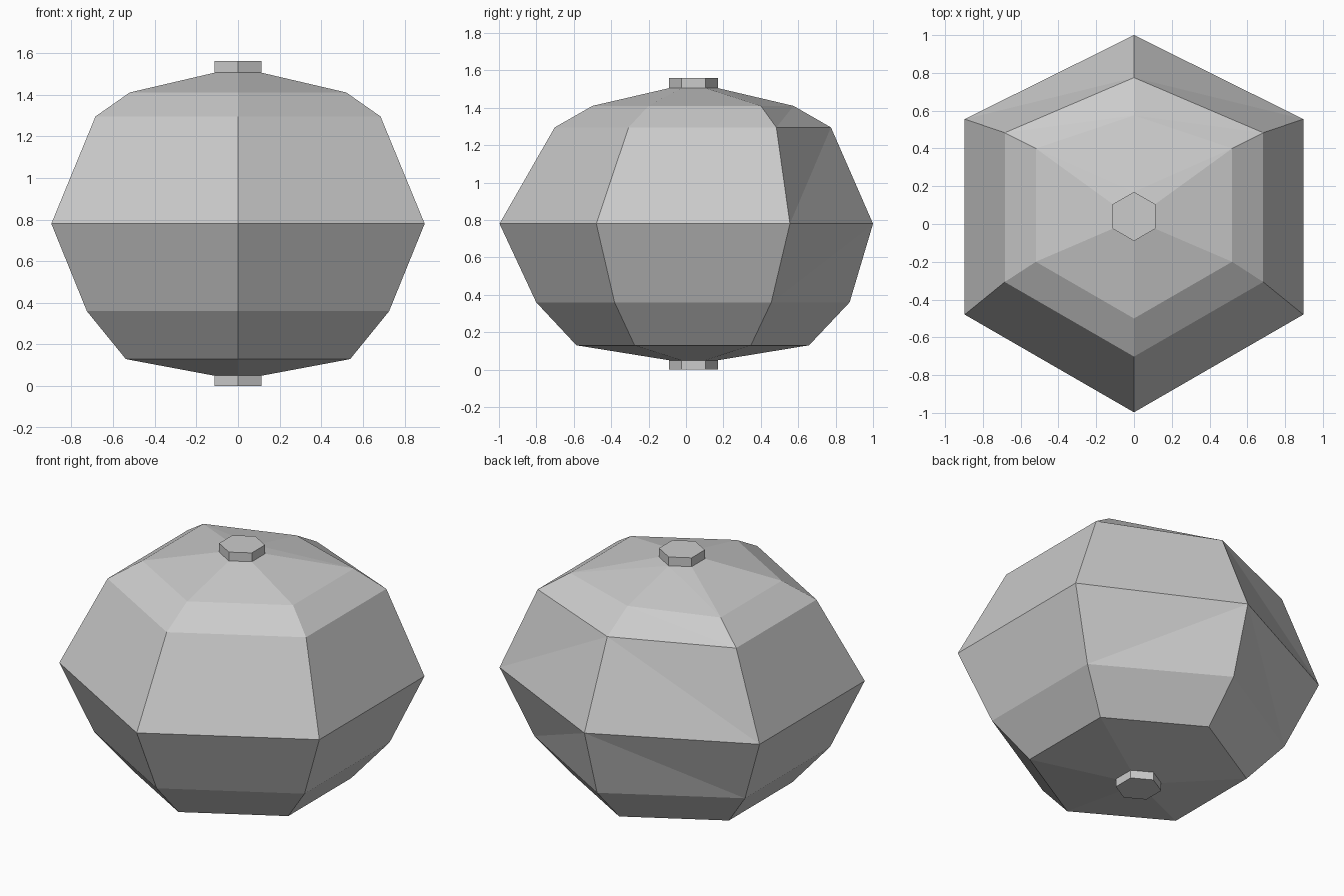
import bpy
import bmesh
from math import radians, sin, cos

old = bpy.data.objects.get("Cube")
if old:
    bpy.data.objects.remove(old, do_unlink=True)

grey = bpy.data.materials.new("plain grey")
grey.use_nodes = True
colour = (0.6, 0.6, 0.6, 1)
grey.diffuse_color = colour
grey.node_tree.nodes["Principled BSDF"].inputs["Base Color"].default_value = colour


def hex_ring(bm, z, radius, centre_y, dent=0):
    """Six corners with points at front and back; dent pulls the back point in."""
    ring = []
    for i in range(6):
        a = radians(90 + 60 * i)
        y = centre_y + radius * sin(a) - (dent if i == 0 else 0)
        ring.append(bm.verts.new((radius * cos(a), y, z)))
    return ring


def loft(name, sections):
    """Flat-faced hexagonal solid through the sections, from bottom to top."""
    bm = bmesh.new()
    rings = [hex_ring(bm, *s) for s in sections]
    bm.faces.new(rings[0])
    bm.faces.new(rings[-1])
    for low, high in zip(rings, rings[1:]):
        for i in range(6):
            j = (i + 1) % 6
            if i in (0, 5):
                # The dented back panels fold along a diagonal
                side = 1 if i == 0 else 5
                bm.faces.new((low[0], low[side], high[0]))
                bm.faces.new((low[side], high[side], high[0]))
            else:
                bm.faces.new((low[i], low[j], high[j], high[i]))
    # Lower back panels fold the other way, from the widest corners downwards
    bm.normal_update()
    bmesh.ops.recalc_face_normals(bm, faces=bm.faces)
    mesh = bpy.data.meshes.new(name)
    bm.to_mesh(mesh)
    bm.free()
    mesh.materials.append(grey)
    obj = bpy.data.objects.new(name, mesh)
    bpy.context.collection.objects.link(obj)
    return obj


# Lantern body: height, radius, centre y, back dent
loft("lantern_body", [
    (0.05, 0.13, 0.04),
    (0.13, 0.622, 0.036),
    (0.36, 0.838, 0.037),
    (0.78, 1.035, 0.038, 0.073),
    (1.295, 0.79, 0.088, 0.103),
    (1.41, 0.6, 0.1, 0.125),
    (1.505, 0.13, 0.04),
])

# Small end caps
for name, z in (("bottom_cap", 0), ("top_cap", 1.505)):
    loft(name, [(z, 0.13, 0.04), (z + 0.055, 0.13, 0.04)])
